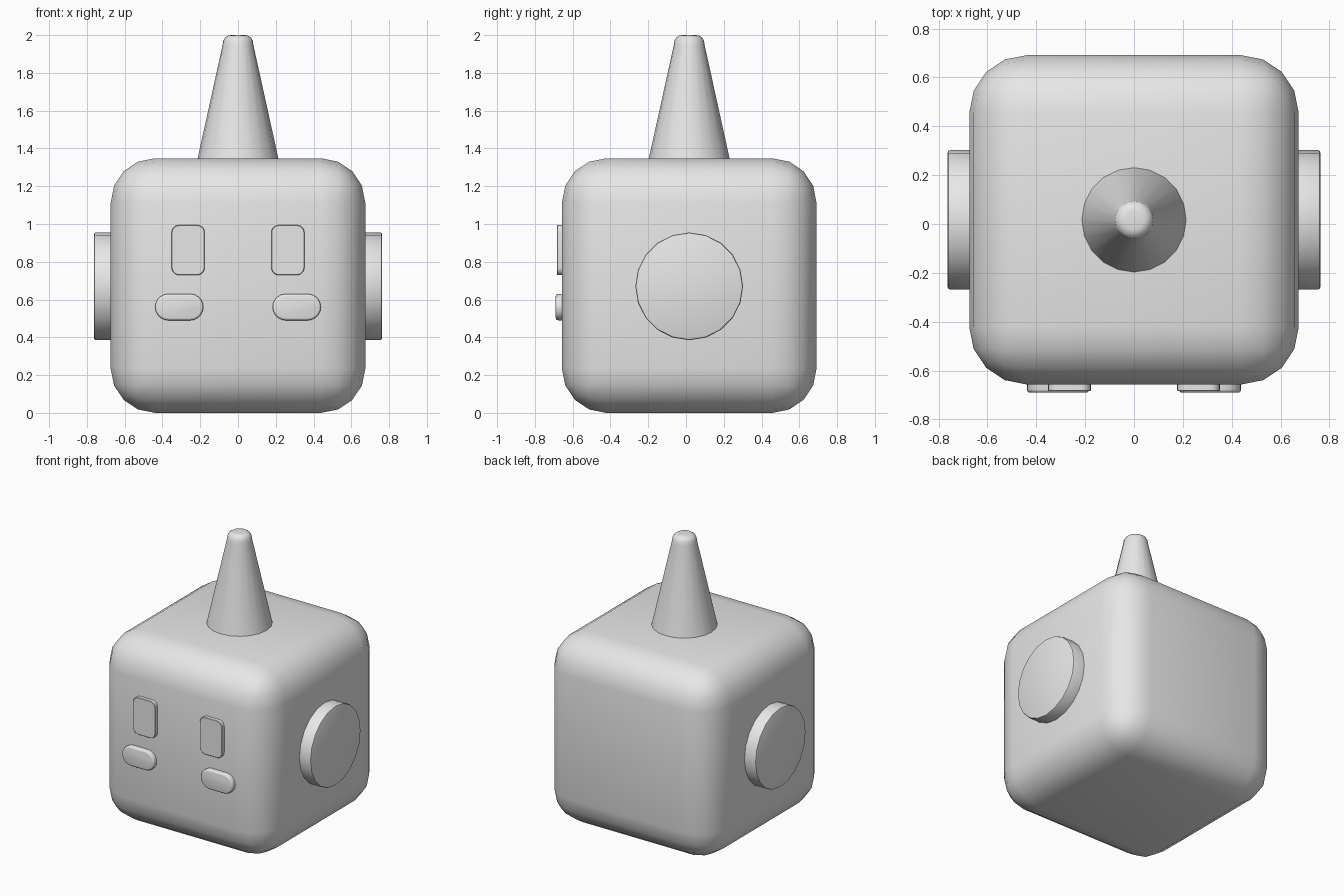
import bpy
import bmesh
from math import radians, cos, sin
from mathutils import Matrix, Vector

default = bpy.data.objects.get("Cube")
if default:
    bpy.data.objects.remove(default, do_unlink=True)

grey = bpy.data.materials.new("plain_grey")
grey.use_nodes = True
COLOUR = (0.8, 0.8, 0.8, 1.0)
grey.diffuse_color = COLOUR
grey.node_tree.nodes["Principled BSDF"].inputs["Base Color"].default_value = COLOUR

MID_Y = 0.017      # centre of the head, front to back
HEAD = 1.348       # side of the head cube
FRONT_Y = MID_Y - HEAD / 2


def finish(bm, name, angle=35):
    """Turn a bmesh into a smooth-shaded object."""
    bmesh.ops.recalc_face_normals(bm, faces=bm.faces)
    mesh = bpy.data.meshes.new(name)
    bm.to_mesh(mesh)
    bm.free()
    obj = bpy.data.objects.new(name, mesh)
    bpy.context.collection.objects.link(obj)
    mesh.materials.append(grey)
    bpy.ops.object.select_all(action='DESELECT')
    obj.select_set(True)
    bpy.context.view_layer.objects.active = obj
    bpy.ops.object.shade_smooth_by_angle(angle=radians(angle))
    return obj


def box(size, centre):
    bm = bmesh.new()
    bmesh.ops.create_cube(bm, size=1)
    bmesh.ops.scale(bm, vec=size, verts=bm.verts)
    bmesh.ops.translate(bm, vec=centre, verts=bm.verts)
    return bm


def bevel(bm, edges, width, segments):
    bmesh.ops.bevel(bm, geom=edges, offset=width, segments=segments,
                    profile=0.5, affect='EDGES', clamp_overlap=True)


def face_plate(name, x, z, width, height, front, corner, rim, rim_segments):
    """Rounded plate sitting on the front of the head."""
    back = FRONT_Y + 0.03
    bm = box((width, back - front, height), (x, (front + back) / 2, z))
    along_y = [e for e in bm.edges
               if abs((e.verts[0].co - e.verts[1].co).y) > 0.01]
    bevel(bm, along_y, corner, 5)
    rim_edges = [e for e in bm.edges
                 if all(abs(v.co.y - front) < 1e-4 for v in e.verts)]
    bevel(bm, rim_edges, rim, rim_segments)
    finish(bm, name)


# Rounded cube head
bm = box((HEAD, HEAD, HEAD), (0, MID_Y, HEAD / 2))
bevel(bm, list(bm.edges), 0.235, 4)
finish(bm, "head")

# Blunt horn: a profile spun around the upright axis
profile = [(0.222, 1.31), (0.082, 1.945)]
profile += [(0.038 + 0.043 * cos(radians(a)), 1.955 + 0.045 * sin(radians(a)))
            for a in (20, 45, 70, 90)]
profile.append((0, 2.0))
bm = bmesh.new()
verts = [bm.verts.new((r, 0, z)) for r, z in profile]
edges = [bm.edges.new(pair) for pair in zip(verts, verts[1:])]
bmesh.ops.spin(bm, geom=verts + edges, cent=(0, 0, 0), axis=(0, 0, 1),
               angle=radians(360), steps=20)
bmesh.ops.remove_doubles(bm, verts=bm.verts, dist=1e-4)
bmesh.ops.translate(bm, vec=(0, MID_Y, 0), verts=bm.verts)
finish(bm, "horn")

for side, label in ((1, "left"), (-1, "right")):
    # Round ear disc
    inner, outer = 0.64, 0.763
    bm = bmesh.new()
    place = (Matrix.Translation(Vector((side * (inner + outer) / 2, MID_Y, 0.67)))
             @ Matrix.Rotation(radians(90), 4, 'Y'))
    bmesh.ops.create_cone(bm, cap_ends=True, segments=20, radius1=0.285,
                          radius2=0.285, depth=outer - inner, matrix=place)
    rim = [e for e in bm.edges
           if all(abs(abs(v.co.x) - outer) < 1e-4 for v in e.verts)]
    bevel(bm, rim, 0.01, 2)
    finish(bm, label + "_ear")

    # Eye and cheek
    face_plate(label + "_eye", side * 0.264, 0.862, 0.175, 0.265,
               -0.684, 0.04, 0.003, 1)
    face_plate(label + "_cheek", side * 0.311, 0.56, 0.255, 0.14,
               -0.69, 0.069, 0.017, 3)
